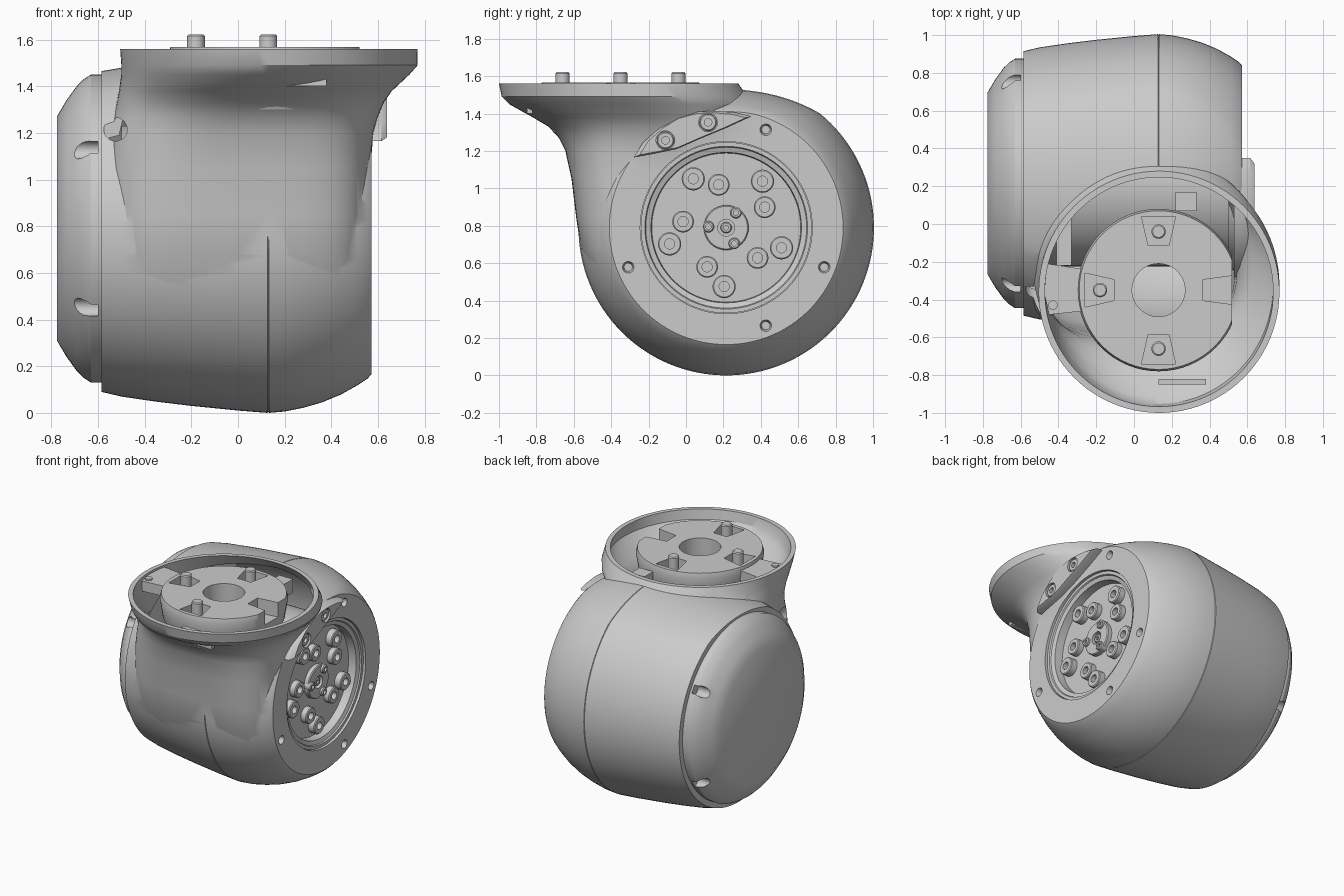
import bpy, bmesh, math
from mathutils import Matrix, Vector

if "Cube" in bpy.data.objects:
    bpy.data.objects.remove(bpy.data.objects["Cube"])

CY, CZ = 0.215, 0.79          # axis of the drum (runs along x)
HX, HY = 0.13, -0.36          # axis of the mounting flange (runs along z)


def make(name, verts, faces, angle=32):
    me = bpy.data.meshes.new(name)
    me.from_pydata(verts, [], faces)
    bm = bmesh.new()
    bm.from_mesh(me)
    bmesh.ops.recalc_face_normals(bm, faces=bm.faces)
    bm.to_mesh(me)
    bm.free()
    o = bpy.data.objects.new(name, me)
    bpy.context.collection.objects.link(o)
    return o


def skin(name, rings, closed=False):
    """Join equal-length rings of points into a solid."""
    n, m = len(rings[0]), len(rings)
    verts = [p for r in rings for p in r]
    faces = []
    for i in range(m if closed else m - 1):
        j = (i + 1) % m
        for k in range(n):
            l = (k + 1) % n
            faces.append((i * n + k, i * n + l, j * n + l, j * n + k))
    if not closed:
        faces += [tuple(range(n)), tuple(range((m - 1) * n, m * n))]
    return make(name, verts, faces)


def lathe(name, pts, c=(CY, CZ), axis='X', seg=48, closed=False):
    """Revolve (position along axis, radius) points about an x, y or z axis."""
    rings = []
    for h, r in pts:
        ring = []
        for k in range(seg):
            t = 2 * math.pi * k / seg
            u, v = c[0] + r * math.cos(t), c[1] + r * math.sin(t)
            ring.append({'X': (h, u, v), 'Y': (u, h, v), 'Z': (u, v, h)}[axis])
        rings.append(ring)
    return skin(name, rings, closed)


def box(name, lo, hi):
    a = [(x, y) for x, y in ((lo[0], lo[1]), (hi[0], lo[1]), (hi[0], hi[1]), (lo[0], hi[1]))]
    return skin(name, [[(x, y, z) for x, y in a] for z in (lo[2], hi[2])])


def boolean(o, other, op='DIFFERENCE'):
    m = o.modifiers.new("cut", 'BOOLEAN')
    m.operation, m.object, m.solver = op, other, 'EXACT'
    bpy.context.view_layer.objects.active = o
    bpy.ops.object.modifier_apply(modifier=m.name)
    bpy.data.objects.remove(other, do_unlink=True)


def polar(r, deg):
    t = math.radians(deg)
    return CY + r * math.cos(t), CZ + r * math.sin(t)


# Drum: outer and inner solids, crown slightly flattened under the flange
def drum(name, pts):
    o = lathe(name, pts, seg=128)
    for v in o.data.vertices:
        if v.co.z > 1.4:
            v.co.z = 1.4 + (v.co.z - 1.4) * 0.72
    return o


# Neck: rings morph from the flange circle to a squarish section in the drum
NECK = [(1.56, -.505, .77, -1.0, .28, 2), (1.49, -.5, .77, -.985, .33, 2),
        (1.45, -.5, .735, -.945, .36, 2.05), (1.38, -.51, .66, -.82, .36, 2.2),
        (1.33, -.52, .625, -.735, .35, 2.4), (1.27, -.535, .6, -.68, .33, 2.6),
        (1.2, -.55, .58, -.645, .3, 2.9), (1.05, -.565, .568, -.612, .28, 3.3),
        (.85, -.57, .562, -.588, .28, 3.6), (.68, -.565, .555, -.563, .28, 3.6),
        (.5, -.55, .54, -.48, .2, 3.6)]


def neck(name, inset=0.0, n=96):
    rows = [list(r) for r in NECK]
    if inset:
        rows.insert(0, [1.75] + rows[0][1:])
        rows[-1][0] += inset
    rings = []
    for z, x0, x1, y0, y1, p in rows:
        ring = []
        for k in range(n):
            t = 2 * math.pi * k / n
            c, s = math.cos(t), math.sin(t)
            ring.append(((x0 + x1) / 2 + ((x1 - x0) / 2 - inset) * math.copysign(abs(c) ** (2 / p), c),
                         (y0 + y1) / 2 + ((y1 - y0) / 2 - inset) * math.copysign(abs(s) ** (2 / p), s), z))
        rings.append(ring)
    return skin(name, rings)


# Housing shell
housing = drum("housing_shell", [
    (-.585, .70), (-.5, .72), (-.35, .742), (-.2, .76), (0, .78), (.127, .79), (.13, .785),
    (.133, .79), (.2, .784), (.28, .768), (.36, .745), (.44, .712), (.51, .673), (.555, .643), (.572, .625)])
boolean(housing, neck("neck_outer"), 'UNION')
boolean(housing, neck("neck_inner", 0.033))
boolean(housing, drum("drum_inner", [(-.55, .67), (-.2, .72), (.13, .75), (.3, .72), (.42, .675), (.5, .62)]))
boolean(housing, lathe("face_opening", [(.4, .46), (.9, .46)], seg=96))
for a in (68, 202, -22, -68):                      # screw dimples around the face
    boolean(housing, lathe("dimple", [(.535, .022), (.555, .026), (.62, .045)], polar(.565, a), seg=24))
boolean(housing, lathe("side_hole", [(-.8, .05), (-.33, .05)], (-.525, 1.215), 'Y', 32))

# Rear cap with screw slots in its bevel
cap = lathe("rear_cap", [(-.775, .482), (-.735, .55), (-.69, .612), (-.66, .641), (-.63, .66), (-.58, .66)], seg=96)
for a in (32, -32, 212, 148):
    boolean(cap, lathe("slot", [(-.8, .038), (-.6, .038)], polar(.635, a), seg=24))

# Motor body and recessed output face
lathe("motor_body", [(-.5, .44), (.5, .44), (.5, .457), (.555, .457), (.555, .435),
                     (.545, .43), (.535, .402), (.475, .398)], seg=96)


def boss(name, c, r, hole, x0, x1):
    lathe(name, [(x0, r), (x1 - .006, r), (x1, r - .006), (x1, hole), (x1 - .035, hole)], c, seg=32)


for k in range(5):
    boss("outer_bolt", polar(.315, 52 + 72 * k), .062, .027, .45, .525)
    boss("inner_bolt", polar(.233, 28 + 72 * k), .058, .027, .45, .52)
boss("output_hub", (CY, CZ), .12, .045, .45, .51)
boss("hub_pin", (CY, CZ), .03, .012, .46, .505)
for k in range(3):
    boss("hub_screw", polar(.095, 57 + 120 * k), .03, .014, .47, .53)

# Crescent bracket above the output face
outline = [(-.28, 1.165), (-.23, 1.245), (-.14, 1.325), (-.05, 1.38), (.06, 1.41), (.155, 1.415),
           (.27, 1.405), (.35, 1.385), (.22, 1.325), (.075, 1.265), (-.05, 1.21), (-.17, 1.185)]
mid = Vector((.04, 1.31))
rings = []
for x, s in ((.53, 1), (.615, 1), (.638, .9)):
    rings.append([(x, *(mid + (Vector(p) - mid) * s)) for p in outline])
bracket = skin("crescent_bracket", rings)
for c in ((-.11, 1.257), (.118, 1.353)):
    boolean(bracket, lathe("recess", [(.61, .05), (.7, .05)], c, seg=32))
    boss("bracket_bolt", c, .046, .02, .6, .63)

# Mounting hub inside the flange
hub = lathe("mounting_hub", [(1.3, .14), (1.3, .36), (1.4, .41), (1.53, .43), (1.567, .42), (1.567, .14)],
            (HX, HY + .01), 'Z', 64, closed=True)
boolean(hub, box("flat_side", (.52, -1, 1), (.9, .5, 2)))
for k in range(4):
    deg = 90 * k
    r1 = .5 if k == 0 else .39
    quad = [(.235, -.055), (r1, -.09), (r1, .09), (.235, .055)]
    rot = Matrix.Rotation(math.radians(deg), 2)
    pts = [rot @ Vector(q) + Vector((HX, HY + .01)) for q in quad]
    boolean(hub, skin("pocket", [[(p.x, p.y, z) for p in pts] for z in (1.46, 1.7)]))
    if k:
        p = rot @ Vector((.31, 0)) + Vector((HX, HY + .01))
        lathe("locating_pin", [(1.44, .038), (1.615, .038), (1.622, .031)], (p.x, p.y), 'Z', 32)

# Side arm, its screw, and small internal ribs
arm = [(-.26, -.46), (-.26, -.24), (-.46, -.21), (-.48, -.34), (-.45, -.48)]
skin("hub_arm", [[(x, y, z) for x, y in arm] for z in (1.47, 1.545)])
lathe("arm_screw", [(1.5, .025), (1.556, .025)], (-.43, -.43), 'Z', 20)
box("lower_rib", (.13, -.85, 1.4), (.38, -.82, 1.5))
box("upper_ledge", (.22, .07, 1.42), (.33, .17, 1.52))
box("inner_board", (-.41, -.22, 1.2), (-.33, .05, 1.44))

# Smooth shading with crisp edges
bpy.ops.object.select_all(action='DESELECT')
for o in bpy.context.scene.objects:
    o.select_set(True)
    bpy.context.view_layer.objects.active = o
bpy.ops.object.shade_smooth_by_angle(angle=math.radians(32))
